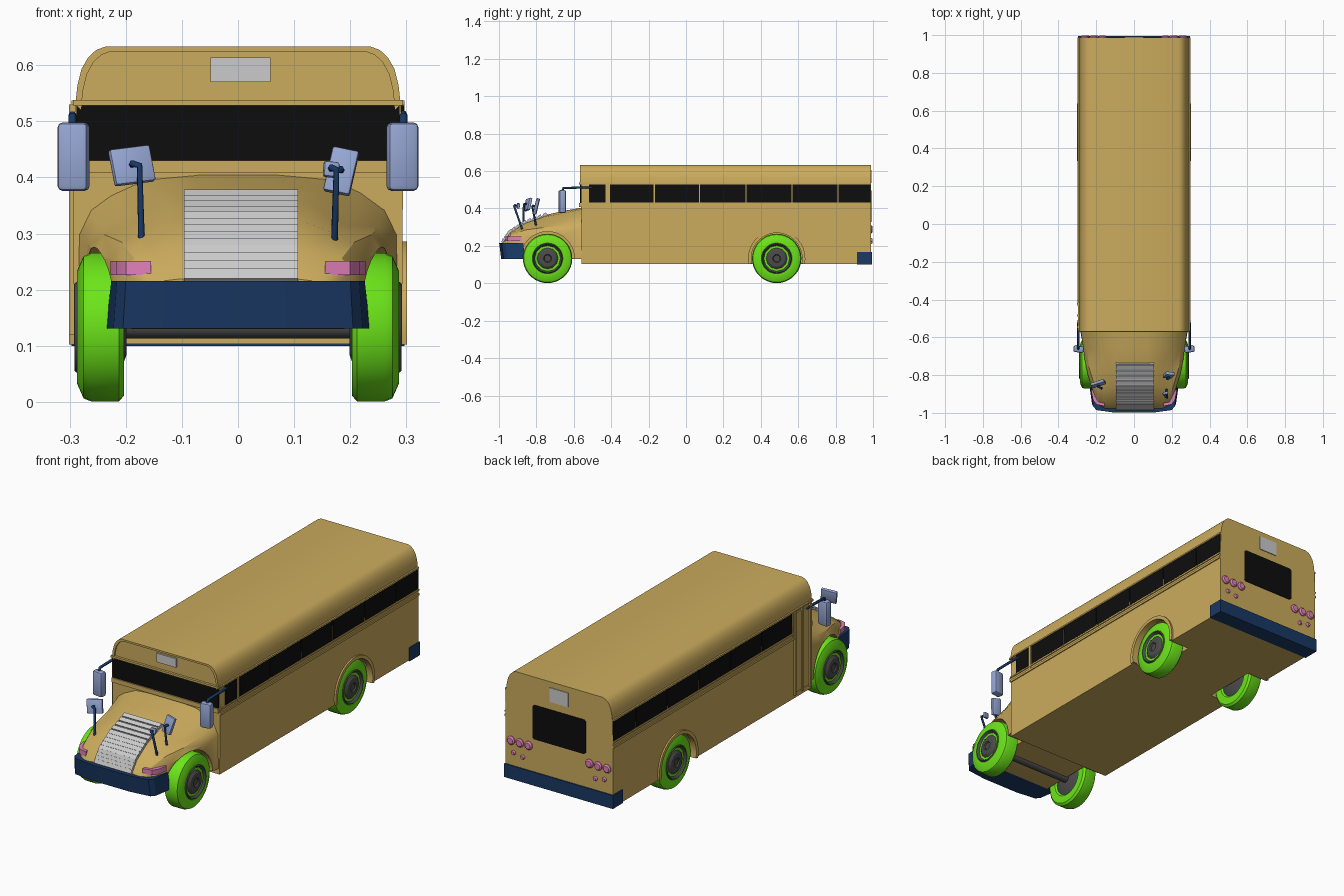
import bpy, bmesh, math
from mathutils import Euler, Matrix, Vector

if "Cube" in bpy.data.objects:
    bpy.data.objects.remove(bpy.data.objects["Cube"])


def material(name, r, g, b):
    m = bpy.data.materials.new(name)
    m.diffuse_color = (r, g, b, 1)
    m.use_nodes = True
    m.node_tree.nodes["Principled BSDF"].inputs["Base Color"].default_value = m.diffuse_color
    return m


TAN = material("tan_paint", 0.60, 0.41, 0.11)
NAVY = material("navy", 0.01, 0.04, 0.13)
BLACK = material("dark_glass", 0.004, 0.004, 0.004)
GREEN = material("green_rubber", 0.15, 0.78, 0.01)
HUB = material("hub_grey", 0.07, 0.07, 0.07)
BLUE = material("mirror_blue", 0.30, 0.38, 0.65)
PINK = material("light_pink", 0.75, 0.22, 0.48)


def finish(bm, name, mat=None):
    bmesh.ops.recalc_face_normals(bm, faces=bm.faces)
    me = bpy.data.meshes.new(name)
    bm.to_mesh(me)
    bm.free()
    ob = bpy.data.objects.new(name, me)
    bpy.context.collection.objects.link(ob)
    if mat:
        me.materials.append(mat)
    return ob


def loft(name, rings, mat=None):
    bm = bmesh.new()
    vs = [[bm.verts.new(p) for p in r] for r in rings]
    n = len(rings[0])
    for a, b in zip(vs, vs[1:]):
        for i in range(n):
            bm.faces.new((a[i], a[(i + 1) % n], b[(i + 1) % n], b[i]))
    bm.faces.new(vs[0])
    bm.faces.new(vs[-1])
    return finish(bm, name, mat)


def prism(name, pts, axis, a, b, mat=None):
    def place(p, t):
        return {"x": (t, p[0], p[1]), "y": (p[0], t, p[1]), "z": (p[0], p[1], t)}[axis]
    return loft(name, [[place(p, t) for p in pts] for t in (a, b)], mat)


def box(name, lo, hi, mat=None):
    return prism(name, [(lo[0], lo[1]), (hi[0], lo[1]), (hi[0], hi[1]), (lo[0], hi[1])],
                 "z", lo[2], hi[2], mat)


def block(name, centre, size, rot=(0, 0, 0), mat=None, bevel=0):
    bm = bmesh.new()
    m = Matrix.Translation(centre) @ Euler(rot).to_matrix().to_4x4() @ Matrix.Diagonal((*size, 1))
    bmesh.ops.create_cube(bm, size=1, matrix=m)
    if bevel:
        bmesh.ops.bevel(bm, geom=bm.edges[:], offset=bevel, segments=2, affect="EDGES", profile=0.5)
    return finish(bm, name, mat)


def circle(cy, cz, r, n, a0=0.0, a1=2 * math.pi, closed=True):
    d = n if closed else n - 1
    return [(cy + r * math.cos(a0 + (a1 - a0) * i / d), cz + r * math.sin(a0 + (a1 - a0) * i / d))
            for i in range(n)]


def lathe_x(name, profile, cy, cz, n, mat):
    return loft(name, [[(x, y, z) for y, z in circle(cy, cz, r, n)] for x, r in profile], mat)


def tube(name, pts, r, mat):
    cu = bpy.data.curves.new(name, "CURVE")
    cu.dimensions = "3D"
    cu.bevel_depth = r
    cu.bevel_resolution = 1
    cu.use_fill_caps = True
    sp = cu.splines.new("POLY")
    sp.points.add(len(pts) - 1)
    for p, q in zip(sp.points, pts):
        p.co = (*q, 1)
    cu.materials.append(mat)
    ob = bpy.data.objects.new(name, cu)
    bpy.context.collection.objects.link(ob)


def cut(ob, cutter):
    cutter.hide_render = True
    mod = ob.modifiers.new("well", "BOOLEAN")
    mod.operation, mod.solver, mod.object = "DIFFERENCE", "EXACT", cutter
    bpy.context.view_layer.objects.active = ob
    bpy.ops.object.modifier_apply(modifier=mod.name)
    bpy.data.objects.remove(cutter)


def both(half):
    return half + [(-p[0], *p[1:]) for p in reversed(half)]


FRONT_Y, REAR_Y, AXLE_Z = -0.74, 0.485, 0.133

# Passenger body with rounded roof edges
roof = [(0.290, 0.53), (0.286, 0.565), (0.279, 0.593), (0.267, 0.614), (0.253, 0.627), (0.237, 0.633)]
body = prism("bus_body", both([(0.292, 0.103), (0.294, 0.40)] + roof), "y", -0.56, 0.988, TAN)
# Bonnet and fenders: half sections lofted from cab to nose
sections = [
    (-0.55, [(0.287, 0.13), (0.284, 0.30), (0.262, 0.345), (0.225, 0.372), (0.17, 0.397), (0.07, 0.406)]),
    (-0.66, [(0.268, 0.13), (0.268, 0.28), (0.248, 0.312), (0.205, 0.336), (0.155, 0.374), (0.07, 0.386)]),
    (-0.76, [(0.256, 0.13), (0.256, 0.27), (0.238, 0.298), (0.19, 0.314), (0.130, 0.354), (0.07, 0.363)]),
    (-0.86, [(0.225, 0.13), (0.225, 0.255), (0.208, 0.285), (0.17, 0.301), (0.120, 0.320), (0.07, 0.325)]),
    (-0.94, [(0.203, 0.14), (0.203, 0.235), (0.185, 0.256), (0.15, 0.265), (0.115, 0.270), (0.07, 0.273)]),
    (-0.978, [(0.165, 0.14), (0.165, 0.20), (0.15, 0.212), (0.13, 0.216), (0.105, 0.219), (0.07, 0.22)])]
hood = loft("hood", [[(x, y, z) for x, z in both(h)] for y, h in sections], TAN)

# Wheel wells, wheels, hubs and rear arch trims
for s in (-1, 1):
    cut(body, prism("rear_well", circle(REAR_Y, AXLE_Z, 0.14, 32), "x", s * 0.185, s * 0.4))
    cut(hood, prism("front_well", circle(FRONT_Y, AXLE_Z, 0.143, 32), "x", s * 0.19, s * 0.4))
    arch = circle(REAR_Y, AXLE_Z, 0.153, 25, -0.2, math.pi + 0.2, False)
    arch += circle(REAR_Y, AXLE_Z, 0.136, 25, math.pi + 0.2, -0.2, False)
    prism("rear_wheel_arch", arch, "x", s * 0.275, s * 0.301, TAN)
    for label, y in (("front", FRONT_Y), ("rear", REAR_Y)):
        lathe_x(label + "_tire", [(s * x, r) for x, r in (
            (0.215, 0.07), (0.203, 0.085), (0.203, 0.122), (0.212, 0.132), (0.262, 0.132),
            (0.275, 0.127), (0.287, 0.10), (0.287, 0.082), (0.28, 0.078))], y, AXLE_Z, 36, GREEN)
        lathe_x(label + "_hub", [(s * x, r) for x, r in (
            (0.199, 0.05), (0.21, 0.08), (0.285, 0.083), (0.291, 0.078), (0.279, 0.068),
            (0.279, 0.058), (0.289, 0.045), (0.291, 0.022), (0.285, 0.018), (0.285, 0.008))],
            y, AXLE_Z, 12, HUB)
for label, y in (("front", FRONT_Y), ("rear", REAR_Y)):
    lathe_x(label + "_axle", [(-0.21, 0.02), (0.21, 0.02)], y, AXLE_Z, 12, HUB)

# Side windows and horizontal rails
edges = [-0.408, -0.17, 0.073, 0.32, 0.567, 0.812, 0.989]
for s in (-1, 1):
    for a, b in zip(edges, edges[1:]):
        box("side_window", (s * 0.27, a + 0.003, 0.431), (s * 0.295, b - 0.003, 0.528), BLACK)
    start = -0.56 if s > 0 else -0.42
    box("belt_rail", (s * 0.28, start, 0.397), (s * 0.299, 0.988, 0.408), TAN)
    box("window_sill", (s * 0.28, start, 0.421), (s * 0.298, 0.988, 0.428), TAN)
    box("gutter_rail", (s * 0.28, -0.565, 0.530), (s * 0.297, 0.988, 0.537), TAN)
    box("cab_pillar", (s * 0.28, -0.425, 0.41), (s * 0.297, -0.411, 0.532), TAN)
box("driver_window", (0.27, -0.518, 0.431), (0.296, -0.43, 0.528), BLACK)

# Folding entry door on the left of the picture's front view
for y in (-0.545, -0.485, -0.425):
    box("door_post", (-0.301, y - 0.006, 0.12), (-0.28, y + 0.006, 0.53), TAN)
for y in (-0.515, -0.455):
    box("door_leaf", (-0.297, y - 0.02, 0.13), (-0.28, y + 0.02, 0.52), TAN)

# Windshield, cowl ledge and raised rim around the front cap
box("windshield", (-0.288, -0.566, 0.43), (0.288, -0.54, 0.528), BLACK)
box("cowl_ledge", (-0.291, -0.572, 0.408), (0.291, -0.54, 0.43), TAN)
box("windshield_header", (-0.294, -0.572, 0.528), (0.294, -0.54, 0.538), TAN)
inner = [(x * 0.965, z - 0.009) for x, z in roof]
outer_path, inner_path = both(roof), both(inner)
prism("front_roof_rim", outer_path + inner_path[::-1], "y", -0.568, -0.55, TAN)
box("front_sign", (-0.049, -0.567, 0.57), (0.058, -0.55, 0.614))

# Grille backing with slats that follow the nose
path = [(-0.74, 0.372), (-0.86, 0.329), (-0.942, 0.277), (-0.983, 0.218)]
prism("grille_back", path + [(y + 0.02, z - 0.02) for y, z in reversed(path)], "x", -0.096, 0.107)
N = 13
for i in range(N):
    t = (i + 0.5) / N * 3
    k = min(int(t), 2)
    a, b = Vector(path[k]), Vector(path[k + 1])
    p = a.lerp(b, t - k)
    tilt = math.atan2(b.y - a.y, b.x - a.x)
    block("grille_slat", (0.0055, p.x - 0.002, p.y + 0.003), (0.203, 0.02, 0.008), (tilt + 0.2, 0, 0))

# Bumpers and headlights
low = [(0.235, -0.862), (0.222, -0.955), (0.205, -0.975), (0.10, -0.988)]
top = [(0.226, -0.87), (0.216, -0.965), (0.20, -0.985), (0.10, -0.999)]
loft("front_bumper", [[(x, y, 0.131) for x, y in both(low)],
                      [(x, y, 0.215) for x, y in both(top)]], NAVY)
box("rear_bumper", (-0.297, 0.914, 0.10), (0.297, 0.994, 0.166), NAVY)
for s in (-1, 1):
    lamp = [(0.155, -0.965), (0.20, -0.955), (0.217, -0.93), (0.227, -0.88), (0.16, -0.88)]
    prism("headlight", [(s * x, y) for x, y in lamp], "z", 0.226, 0.251, PINK)

# Rear window, sign and tail lights
window = [(0.145, 0.335), (0.145, 0.488), (0.137, 0.496)]
prism("rear_window", both([(0.137, 0.327)] + window), "y", 0.97, 0.991, BLACK)
box("rear_sign", (-0.05, 0.97, 0.535), (0.05, 0.992, 0.605))
for s in (-1, 1):
    for x, z, r in ((0.262, 0.288, 0.021), (0.214, 0.288, 0.021), (0.166, 0.288, 0.021),
                    (0.248, 0.231, 0.011), (0.198, 0.222, 0.011)):
        loft("tail_light", [[(px, y, pz) for px, pz in circle(s * x, z, r * k, 16)]
                            for y, k in ((0.98, 1), (0.992, 1), (0.998, 0.7))], PINK)

# Door-side mirrors hanging from bent arms
for s in (-1, 1):
    block("side_mirror", (s * 0.293, -0.662, 0.437), (0.055, 0.036, 0.122), (0, 0, s * 0.15), BLUE, 0.009)
    tube("side_mirror_arm", [(s * 0.289, -0.50, 0.512), (s * 0.295, -0.53, 0.512),
                             (s * 0.295, -0.655, 0.51), (s * 0.295, -0.663, 0.49)], 0.007, NAVY)

# Hood mirrors on poles
for c, size, rot, foot in (
        ((-0.189, -0.845, 0.421), (0.075, 0.016, 0.066), (-0.25, -0.12, 0.3), (-0.172, -0.87, 0.29)),
        ((0.184, -0.80, 0.411), (0.048, 0.018, 0.082), (-0.25, 0.2, -0.1), (0.172, -0.80, 0.30)),
        ((0.166, -0.897, 0.414), (0.028, 0.014, 0.028), (-0.2, 0.1, 0.2), (0.172, -0.875, 0.285))):
    block("hood_mirror", c, size, rot, BLUE, 0.004)
    tube("hood_mirror_pole", [foot, (foot[0] * 1.02, c[1] - 0.022, c[2]),
                              (c[0], c[1] - 0.018, c[2] + 0.004), c], 0.006, NAVY)

# Smooth curved panels while keeping hard edges
bpy.ops.object.select_all(action="DESELECT")
for ob in bpy.data.objects:
    if ob.type == "MESH":
        ob.select_set(True)
bpy.context.view_layer.objects.active = body
bpy.ops.object.shade_smooth_by_angle(angle=math.radians(32))
